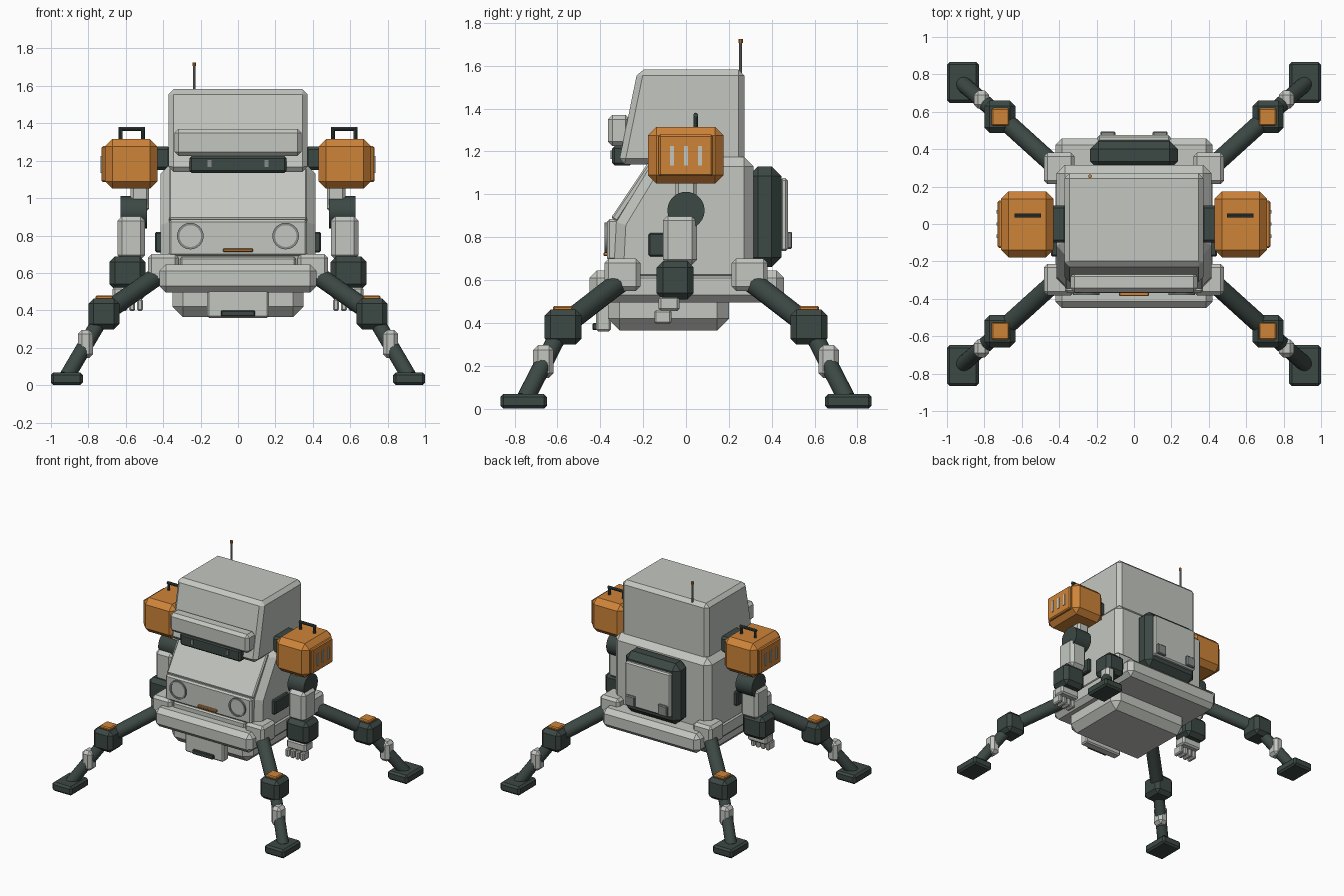
import bpy
import bmesh
import math
from mathutils import Vector

cube = bpy.data.objects.get("Cube")
if cube:
    bpy.data.objects.remove(cube, do_unlink=True)


def material(name, r, g, b):
    m = bpy.data.materials.new(name)
    m.use_nodes = True
    m.diffuse_color = (r, g, b, 1)
    m.node_tree.nodes["Principled BSDF"].inputs["Base Color"].default_value = (r, g, b, 1)
    return m


LIGHT = material("light grey armour", 0.55, 0.57, 0.53)
DARK = material("dark green grey", 0.045, 0.065, 0.058)
ORANGE = material("orange paint", 0.62, 0.23, 0.04)
STEEL = material("mid grey metal", 0.24, 0.26, 0.25)


def finish(name, bm, mat, bevel=0.0, smooth=False):
    bmesh.ops.recalc_face_normals(bm, faces=bm.faces)
    mesh = bpy.data.meshes.new(name)
    bm.to_mesh(mesh)
    bm.free()
    mesh.materials.append(mat)
    obj = bpy.data.objects.new(name, mesh)
    bpy.context.collection.objects.link(obj)
    if bevel:
        mod = obj.modifiers.new("chamfer", 'BEVEL')
        mod.width = bevel
        mod.segments = 1
        mod.limit_method = 'ANGLE'
        mod.angle_limit = math.radians(35)
    if smooth:
        bpy.ops.object.select_all(action='DESELECT')
        obj.select_set(True)
        bpy.context.view_layer.objects.active = obj
        bpy.ops.object.shade_smooth_by_angle(angle=math.radians(35))
    return obj


def box(name, xs, ys, zs, mat, bevel=0.0):
    """Chamfered box between the given x, y and z limits."""
    bm = bmesh.new()
    bmesh.ops.create_cube(bm, size=1)
    for v in bm.verts:
        v.co = [(a + b) / 2 + c * (b - a) for c, (a, b) in zip(v.co, (xs, ys, zs))]
    return finish(name, bm, mat, bevel)


def block(name, centre, size, mat, bevel=0.0):
    return box(name, *[(c - s / 2, c + s / 2) for c, s in zip(centre, size)], mat, bevel)


def side_profile(name, points, half_width, mat, bevel):
    """Extrude a (y, z) outline across x."""
    bm = bmesh.new()
    face = bm.faces.new([bm.verts.new((-half_width, y, z)) for y, z in points])
    out = bmesh.ops.extrude_face_region(bm, geom=[face])
    for g in out["geom"]:
        if isinstance(g, bmesh.types.BMVert):
            g.co.x = half_width
    return finish(name, bm, mat, bevel)


def rod(name, start, end, radius, mat, sides=16):
    a, b = Vector(start), Vector(end)
    bm = bmesh.new()
    bmesh.ops.create_cone(bm, cap_ends=True, segments=sides, radius1=radius,
                          radius2=radius, depth=(b - a).length)
    turn = (b - a).to_track_quat('Z', 'Y').to_matrix().to_4x4()
    turn.translation = (a + b) / 2
    bm.transform(turn)
    return finish(name, bm, mat, smooth=True)


def ring(name, centre, outer, inner, depth, mat, sides=32):
    """Flat ring facing the front."""
    bm = bmesh.new()
    loops = []
    for r, y in ((outer, 0), (outer, -depth), (inner, -depth), (inner, 0)):
        loops.append([bm.verts.new((centre[0] + r * math.cos(t * math.tau / sides),
                                    centre[1] + y,
                                    centre[2] + r * math.sin(t * math.tau / sides)))
                      for t in range(sides)])
    for k in range(4):
        p, q = loops[k], loops[(k + 1) % 4]
        for t in range(sides):
            n = (t + 1) % sides
            bm.faces.new((p[t], p[n], q[n], q[t]))
    return finish(name, bm, mat, smooth=True)


# Torso, sloped chest and lower body
side_profile("torso", [(-0.34, 0.58), (0.315, 0.58), (0.315, 1.175), (-0.14, 1.175),
                       (-0.325, 0.87)], 0.415, LIGHT, 0.045)
side_profile("chest_plate", [(-0.14, 1.15), (-0.165, 1.165), (-0.35, 0.89), (-0.32, 0.87)],
             0.37, LIGHT, 0.008)
box("grille_panel", (-0.37, 0.37), (-0.368, -0.3), (0.69, 0.885), LIGHT, 0.012)
box("bumper_step", (-0.31, 0.31), (-0.36, -0.28), (0.62, 0.685), LIGHT, 0.01)
box("skirt", (-0.42, 0.42), (-0.45, 0.458), (0.495, 0.645), LIGHT, 0.035)
box("belly", (-0.35, 0.35), (-0.365, 0.2), (0.365, 0.56), LIGHT, 0.055)
box("chin_plate", (-0.165, 0.165), (-0.42, -0.35), (0.36, 0.51), LIGHT, 0.01)
box("chin_slot", (-0.09, 0.09), (-0.436, -0.41), (0.366, 0.4), DARK, 0.005)
box("chest_bar", (-0.08, 0.08), (-0.385, -0.36), (0.712, 0.73), ORANGE, 0.004)

# Head with brow and visor
side_profile("head", [(-0.315, 1.14), (0.272, 1.14), (0.272, 1.582), (-0.225, 1.582)],
             0.372, LIGHT, 0.028)
box("brow", (-0.34, 0.34), (-0.365, -0.26), (1.225, 1.37), LIGHT, 0.022)
box("visor", (-0.26, 0.26), (-0.345, -0.25), (1.135, 1.225), DARK, 0.012)
rod("antenna", (-0.235, 0.255, 1.56), (-0.235, 0.255, 1.71), 0.007, STEEL, 10)
rod("antenna_tip", (-0.235, 0.255, 1.705), (-0.235, 0.255, 1.725), 0.01, ORANGE, 10)

# Backpack
box("backpack", (-0.235, 0.235), (0.29, 0.445), (0.66, 1.13), DARK, 0.045)
box("backpack_panel", (-0.195, 0.195), (0.44, 0.475), (0.735, 1.075), LIGHT, 0.01)

for side, s in (("left", 1), ("right", -1)):
    def sbox(name, xs, ys, zs, mat, bevel=0.0):
        return box(side + "_" + name, sorted(s * x for x in xs), ys, zs, mat, bevel)

    # Face details
    block(side + "_eye", (s * 0.152, -0.347, 1.185), (0.02, 0.012, 0.04), STEEL)
    rod(side + "_lamp_lens", (s * 0.255, -0.36, 0.797), (s * 0.255, -0.374, 0.797),
        0.062, LIGHT, 32)
    ring(side + "_lamp_ring", (s * 0.255, -0.362, 0.797), 0.071, 0.058, 0.018, STEEL)
    sbox("latch", (0.1, 0.18), (0.47, 0.495), (0.745, 0.825), STEEL, 0.006)
    sbox("side_vent", (0.4, 0.443), (-0.175, 0.0), (0.71, 0.82), DARK, 0.008)

    # Shoulder pod
    sbox("shoulder_mount", (0.36, 0.46), (-0.1, 0.1), (1.15, 1.275), DARK, 0.015)
    sbox("shoulder_pod", (0.43, 0.712), (-0.178, 0.175), (1.05, 1.315), ORANGE, 0.04)
    sbox("pod_cover", (0.7, 0.73), (-0.128, 0.125), (1.085, 1.278), ORANGE, 0.008)
    for y in (-0.066, 0, 0.066):
        sbox("pod_slot", (0.72, 0.736), (y - 0.009, y + 0.009), (1.135, 1.225), LIGHT)
    for x in (0.508, 0.628):
        rod(side + "_handle_post", (s * x, 0.045, 1.3), (s * x, 0.045, 1.375), 0.011, DARK, 10)
    rod(side + "_handle_grip", (s * 0.498, 0.045, 1.37), (s * 0.638, 0.045, 1.37),
        0.011, DARK, 10)

    # Arm
    sbox("upper_arm", (0.475, 0.575), (-0.05, 0.05), (0.93, 1.08), LIGHT, 0.015)
    rod(side + "_elbow", (s * 0.487, 0, 0.925), (s * 0.627, 0, 0.925), 0.087, DARK, 24)
    sbox("forearm", (0.497, 0.645), (-0.108, 0.052), (0.67, 0.903), LIGHT, 0.025)
    sbox("gauntlet", (0.495, 0.688), (-0.138, 0.036), (0.51, 0.688), DARK, 0.03)
    sbox("palm", (0.505, 0.67), (-0.128, -0.03), (0.455, 0.525), LIGHT, 0.012)
    for i in range(4):
        x = 0.524 + i * 0.042
        sbox("finger", (x - 0.016, x + 0.016), (-0.148, -0.068), (0.397, 0.46), LIGHT, 0.008)

    # Legs, front and back
    for end, f in (("front", -1), ("back", 1)):
        tag = side + "_" + end + "_"

        def at(x, y, z):
            return (s * x, f * y, z)

        block(tag + "hip", at(0.4, 0.297, 0.625), (0.165, 0.168, 0.15), LIGHT, 0.02)
        rod(tag + "thigh", at(0.4, 0.29, 0.605), at(0.715, 0.575, 0.385), 0.05, DARK)
        block(tag + "knee", at(0.717, 0.573, 0.381), (0.166, 0.172, 0.165), DARK, 0.028)
        block(tag + "knee_pad", at(0.714, 0.573, 0.465), (0.094, 0.094, 0.03), ORANGE, 0.007)
        rod(tag + "shin", at(0.715, 0.575, 0.385), at(0.915, 0.75, 0.045), 0.042, DARK)
        block(tag + "ankle", at(0.815, 0.665, 0.22), (0.082, 0.096, 0.152), LIGHT, 0.022)
        block(tag + "foot", at(0.915, 0.757, 0.034), (0.17, 0.218, 0.068), DARK, 0.014)
